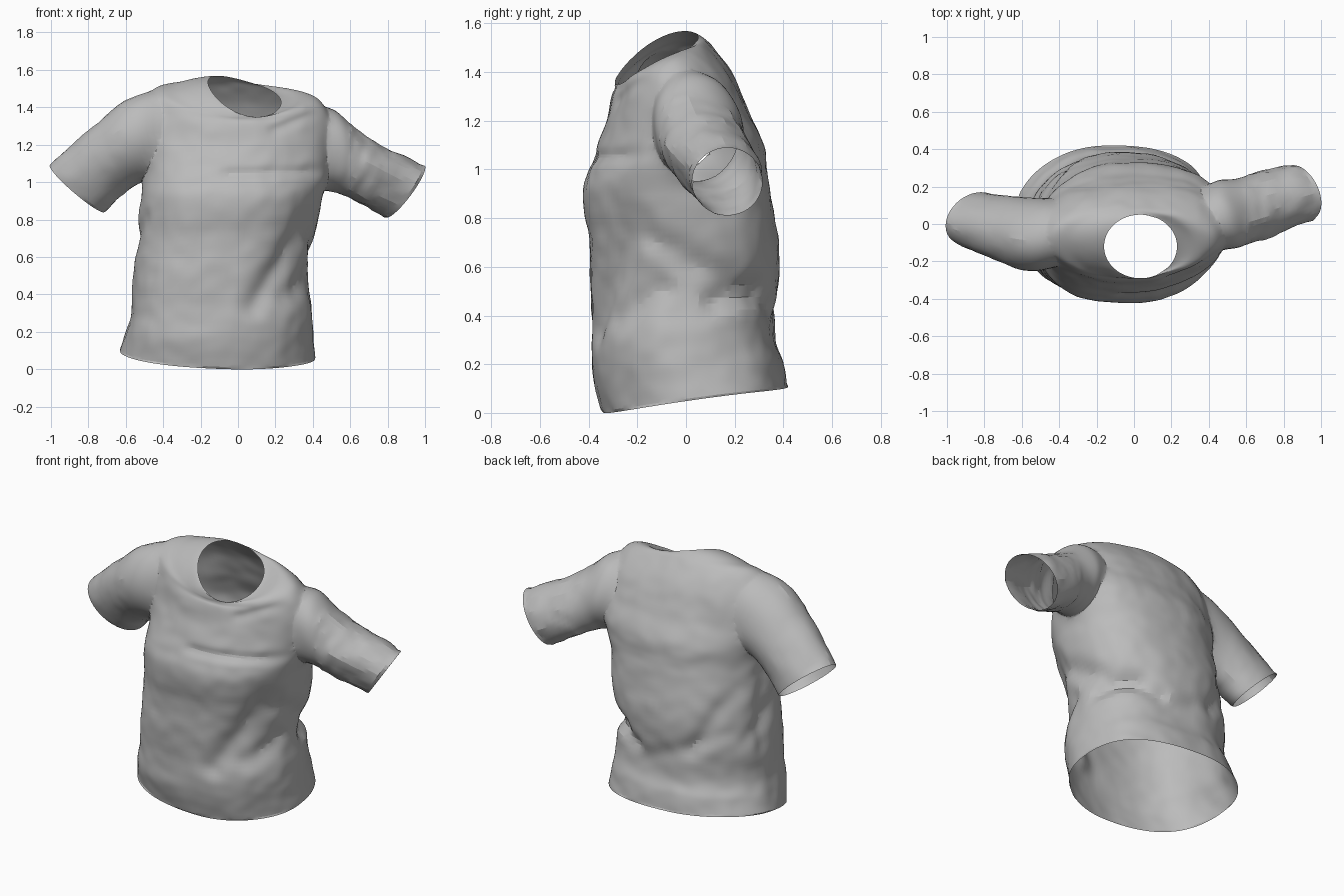
import bpy, bmesh, math
from mathutils import Vector, noise

cube = bpy.data.objects.get("Cube")
if cube:
    bpy.data.objects.remove(cube)

cloth = bpy.data.materials.new("grey cloth")
cloth.use_nodes = True
GREY = (0.5, 0.5, 0.5, 1)
cloth.diffuse_color = GREY
cloth.node_tree.nodes["Principled BSDF"].inputs["Base Color"].default_value = GREY


def spline(rows, steps):
    """Smoothly interpolate rows of section values."""
    out = []
    for i in range(len(rows) - 1):
        a, b = rows[max(i - 1, 0)], rows[i]
        c, d = rows[i + 1], rows[min(i + 2, len(rows) - 1)]
        for k in range(steps):
            t = k / steps
            out.append([q + t / 2 * (r - p + t * (2*p - 5*q + 4*r - s + t * (3*(q - r) + s - p)))
                        for p, q, r, s in zip(a, b, c, d)])
    return out + [list(rows[-1])]


def loft(name, rings):
    """Closed tube through the rings, capped at both ends."""
    bm = bmesh.new()
    loops = [[bm.verts.new(p) for p in ring] for ring in rings]
    n = len(loops[0])
    for lo, hi in zip(loops, loops[1:]):
        for i in range(n):
            j = (i + 1) % n
            bm.faces.new((lo[i], lo[j], hi[j], hi[i]))
    bm.faces.new(loops[0][::-1])
    bm.faces.new(loops[-1])
    bmesh.ops.recalc_face_normals(bm, faces=bm.faces)
    mesh = bpy.data.meshes.new(name)
    bm.to_mesh(mesh)
    bm.free()
    mesh.materials.append(cloth)
    ob = bpy.data.objects.new(name, mesh)
    bpy.context.collection.objects.link(ob)
    return ob


# Creases: side, start (u, z), end (u, z), width, depth
FOLDS = [
    ("front", -0.05, 1.045, 0.45, 1.06, 0.03, -0.016),
    ("front", 0.08, 0.34, 0.38, 0.80, 0.06, -0.03),
    ("front", 0.20, 1.28, 0.40, 1.36, 0.03, -0.012),
    ("left", 0.12, 0.46, 0.30, 0.52, 0.05, -0.035),
    ("left", -0.15, 0.72, 0.15, 0.55, 0.06, -0.025),
    ("left", -0.28, 0.38, -0.10, 0.52, 0.05, -0.02),
    ("back", 0.10, 0.44, 0.30, 0.49, 0.05, -0.03),
    ("back", -0.45, 0.60, 0.05, 0.36, 0.05, -0.015),
    ("back", -0.48, 0.85, -0.28, 0.48, 0.05, -0.02),
    ("right", -0.20, 0.80, 0.15, 0.55, 0.05, -0.015),
    ("right", 0.00, 0.90, 0.05, 0.50, 0.05, -0.015),
]
FACING = {"front": Vector((0, -1)), "back": Vector((0, 1)),
          "left": Vector((1, 0)), "right": Vector((-1, 0))}


def fold_offset(p, out):
    total = 0
    for side, u0, z0, u1, z1, width, depth in FOLDS:
        facing = FACING[side].dot(out)
        if facing < 0.2:
            continue
        u = p.x if side in ("front", "back") else p.y
        a, ab = Vector((u0, z0)), Vector((u1 - u0, z1 - z0))
        q = Vector((u, p.z))
        t = min(max((q - a).dot(ab) / ab.length_squared, 0), 1)
        d = (q - a - ab * t).length / width
        total += depth * math.exp(-d * d) * min(1, (facing - 0.2) * 2)
    return max(total, -0.045)


def wrinkle(p, size):
    return size * (noise.noise(p * 5) + 0.6 * noise.noise(p * 13))


# Body: centre x, y, z, half width, half depth, slope x, slope y, shoulder lift
BODY = [
    (-.11, .04, .055, .52, .38, -.04, .14, .02),
    (-.10, .01, .18, .50, .39, -.02, .08, 0),
    (-.085, -.01, .30, .485, .375, 0, .03, 0),
    (-.095, -.005, .50, .465, .385, 0, 0, 0),
    (-.065, -.01, .70, .475, .39, 0, 0, 0),
    (-.035, -.04, .90, .485, .385, 0, 0, 0),
    (-.015, -.035, 1.0, .495, .365, 0, 0, 0),
    (-.005, -.02, 1.1, .505, .34, 0, 0, 0),
    (-.005, -.03, 1.22, .51, .29, 0, .03, 0),
    (-.01, -.05, 1.34, .495, .25, -.03, .13, .03),
    (-.01, -.085, 1.41, .44, .205, -.06, .38, .055),
    (.0, -.105, 1.44, .33, .185, -.09, .5, .04),
    (.035, -.12, 1.45, .195, .17, -.28, .54, .03),
]
AROUND = 112


def body_ring(row, tidy):
    cx, cy, cz, hw, hd, sx, sy, lift = row
    boxy = min(max((1.43 - cz) / 0.25, 0), 1)
    ring = []
    for i in range(AROUND):
        a = math.tau * i / AROUND
        c, s = math.cos(a), math.sin(a)
        # the torso is twisted: two opposite corners are rounder
        power = 2 / (2 + boxy * (0.28 + 0.2 * math.sin(2 * a)))
        dx = hw * math.copysign(abs(c) ** power, c)
        dy = hd * math.copysign(abs(s) ** power, s)
        p = Vector((cx + dx, cy + dy, cz + sx * dx + sy * dy + lift * c * c))
        out = Vector((c, s))
        move = 0 if tidy else fold_offset(p, out) + wrinkle(p, 0.008)
        ring.append(p + Vector((c, s, 0)) * move)
    return ring


rows = spline(BODY, 8)
shirt = loft("shirt", [body_ring(r, k in (0, len(rows) - 1)) for k, r in enumerate(rows)])

# Sleeves: centre x, y, z, half height, half depth, tilt in degrees
SLEEVES = {
    "right_sleeve": [(-.28, -.07, 1.27, .205, .13, 4), (-.49, -.06, 1.25, .225, .195, 9),
                     (-.70, -.02, 1.11, .19, .165, 32), (-.86, .03, .965, .19, .14, 48)],
    "left_sleeve": [(.28, -.01, 1.20, .21, .13, 2), (.48, .04, 1.175, .225, .18, 2),
                    (.58, .07, 1.11, .185, .175, 8),
                    (.70, .11, 1.045, .165, .165, 22), (.895, .17, .95, .17, .145, 35)],
}
for name, sections in SLEEVES.items():
    sign = 1 if name == "left_sleeve" else -1
    rings = []
    rows = spline(sections, 8)
    for k, (x, y, z, hh, hd, tilt) in enumerate(rows):
        t = math.radians(tilt)
        up = Vector((sign * math.sin(t), 0, math.cos(t)))
        side = Vector((-sign * 0.3, 1, 0))
        ring = []
        for i in range(40):
            a = math.tau * i / 40
            arm = up * hh * math.cos(a) + side * hd * math.sin(a)
            p = Vector((x, y, z)) + arm
            rough = 0 if k in (0, len(rows) - 1) else 0.014 if sign > 0 else 0.007
            ring.append(p + arm.normalized() * wrinkle(p * 1.3, rough))
        rings.append(ring)
    sleeve = loft(name, rings)
    join = shirt.modifiers.new(name, "BOOLEAN")
    join.operation, join.solver, join.object = "UNION", "EXACT", sleeve
    bpy.context.view_layer.objects.active = shirt
    bpy.ops.object.modifier_apply(modifier=join.name)
    bpy.data.objects.remove(sleeve)

# Open the hem, neck and cuffs, then soften the armhole seams
bm = bmesh.new()
bm.from_mesh(shirt.data)
caps = [f for f in bm.faces if len(f.verts) >= 30]
bmesh.ops.delete(bm, geom=caps, context="FACES")
bmesh.ops.triangulate(bm, faces=[f for f in bm.faces if len(f.verts) > 4])
seams = [v for v in bm.verts if not v.is_boundary
         and 0.36 < abs(v.co.x) < 0.60 and v.co.z > 0.88]
for _ in range(5):
    bmesh.ops.smooth_vert(bm, verts=seams, factor=0.5, use_axis_x=True, use_axis_y=True, use_axis_z=True)
bm.to_mesh(shirt.data)
bm.free()

bpy.ops.object.select_all(action="DESELECT")
shirt.select_set(True)
bpy.context.view_layer.objects.active = shirt
bpy.ops.object.shade_smooth_by_angle(angle=math.radians(15))
